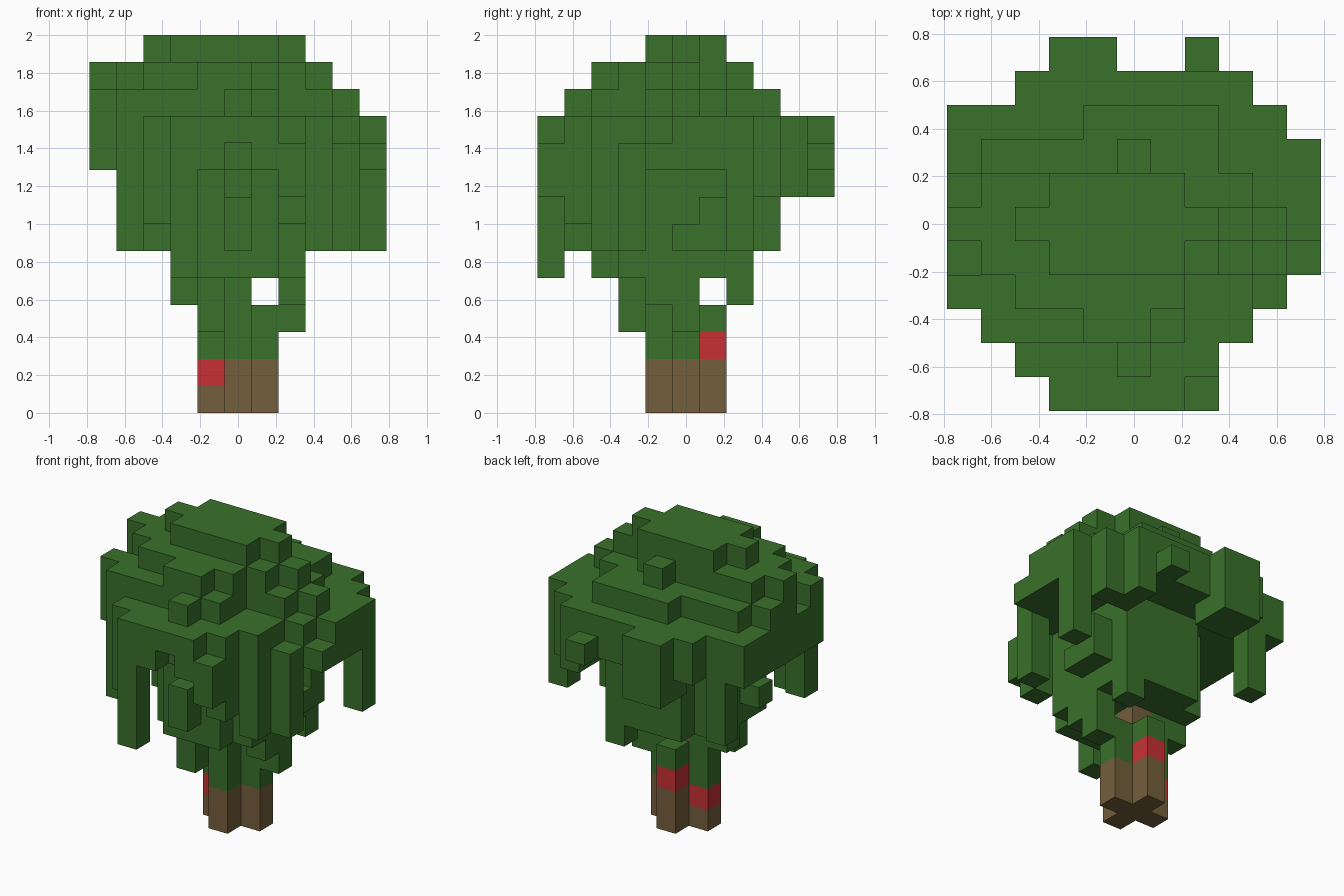
import bpy
import bmesh
from mathutils import Vector
from math import radians

cube = bpy.data.objects.get("Cube")
if cube:
    bpy.data.objects.remove(cube, do_unlink=True)

UNIT = 2 / 14          # edge of one block
PLUS = [(0, 0), (1, 0), (-1, 0), (0, 1), (0, -1)]


def material(name, color):
    mat = bpy.data.materials.new(name)
    mat.use_nodes = True
    mat.diffuse_color = color
    mat.node_tree.nodes["Principled BSDF"].inputs["Base Color"].default_value = color
    return mat


leaf_green = material("leaf green", (0.041, 0.165, 0.023, 1))
bark_brown = material("bark brown", (0.175, 0.113, 0.044, 1))
berry_red = material("berry red", (0.57, 0.03, 0.034, 1))


def column(cells, x, y, bottom, top):
    cells.update((x, y, z) for z in range(bottom, top))


def layer(cells, z, first_row, spans):
    """Fill rows of blocks from front to back, one (left, right) span per row."""
    for y, (left, right) in enumerate(spans, first_row):
        cells.update((x, y, z) for x in range(left, right + 1))


def build(name, cells, solid, mat):
    """Skin the blocks, leaving out faces hidden by neighbouring blocks."""
    bm = bmesh.new()
    for cell in sorted(cells):
        for axis in range(3):
            for sign in (-1, 1):
                n = Vector((0, 0, 0))
                n[axis] = sign
                if tuple(int(c + d) for c, d in zip(cell, n)) in solid:
                    continue
                u = Vector((0, 0, 0))
                u[(axis + 1) % 3] = 1
                v = n.cross(u)
                mid = Vector(cell) + Vector((0, 0, 0.5)) + n / 2
                corners = (-u - v, u - v, u + v, v - u)
                bm.faces.new([bm.verts.new((mid + c / 2) * UNIT) for c in corners])
    bmesh.ops.remove_doubles(bm, verts=bm.verts, dist=0.001)
    bmesh.ops.dissolve_limit(bm, angle_limit=radians(1), verts=bm.verts, edges=bm.edges)
    mesh = bpy.data.meshes.new(name)
    bm.to_mesh(mesh)
    bm.free()
    mesh.materials.append(mat)
    bpy.context.collection.objects.link(bpy.data.objects.new(name, mesh))


# Trunk with a cross-shaped section, a long core and two red blocks
trunk, crown = set(), set()
berries = {(-1, 0, 1), (0, 1, 2)}
for x, y in PLUS:
    column(trunk, x, y, 0, 2)
    column(crown, x, y, 2, 4)
column(trunk, 0, 0, 2, 9)

# Domed top of the crown, from the cap downwards
layer(crown, 13, -1, [(-2, 1), (-3, 2), (-2, 1)])
layer(crown, 12, -3, [(-1, 0), (-3, 1), (-4, 2), (-5, 3), (-4, 1), (0, 0)])
layer(crown, 11, -4, [(0, 0), (-4, 1), (-5, 1), (-4, 3), (-5, 4),
                      (-5, 3), (-4, 2), (-1, 2)])
canopy = [(-2, 1), (-3, 2), (-4, 3), (-5, 4), (-5, 4), (-5, 5),
          (-5, 5), (-5, 5), (-5, 4), (-3, 3), (-2, -1)]
layer(crown, 10, -5, canopy)
layer(crown, 9, -5, canopy)
crown -= {(0, -5, 9), (4, -2, 10)}

# Boxy core under the canopy, with a flat bulge at the front
for z in range(5, 9):
    layer(crown, z, -3, [(-1, 1)] + [(-2, 2)] * 4 + [(-1, 2)])
crown.discard((0, -3, 8))
layer(crown, 4, -1, [(-1, 0), (-2, -1)])

# Hanging strands and single protruding blocks
strands = [(-4, -3, 6, 11), (3, -3, 6, 11), (4, -2, 6, 10), (5, 2, 6, 11),
           (-4, 3, 6, 11), (-2, -5, 5, 11), (2, -5, 8, 10), (2, -4, 7, 11),
           (-3, -4, 7, 11), (0, -4, 6, 8), (-3, -1, 6, 7), (3, 0, 6, 7),
           (3, 1, 6, 8), (-2, 5, 8, 11), (-1, 5, 8, 11), (-2, 4, 8, 11),
           (-1, 4, 8, 11), (3, 3, 8, 9), (4, 3, 8, 9), (3, 4, 8, 9),
           (2, 5, 9, 10), (5, -1, 9, 10), (-1, -2, 3, 5),
           (2, 0, 3, 5), (2, -1, 4, 5), (2, 2, 4, 5)]
for strand in strands:
    column(crown, *strand)

trunk -= berries
crown -= berries | trunk
solid = trunk | crown | berries
build("trunk", trunk, solid, bark_brown)
build("berries", berries, solid, berry_red)
build("leafy_crown", crown, solid, leaf_green)
